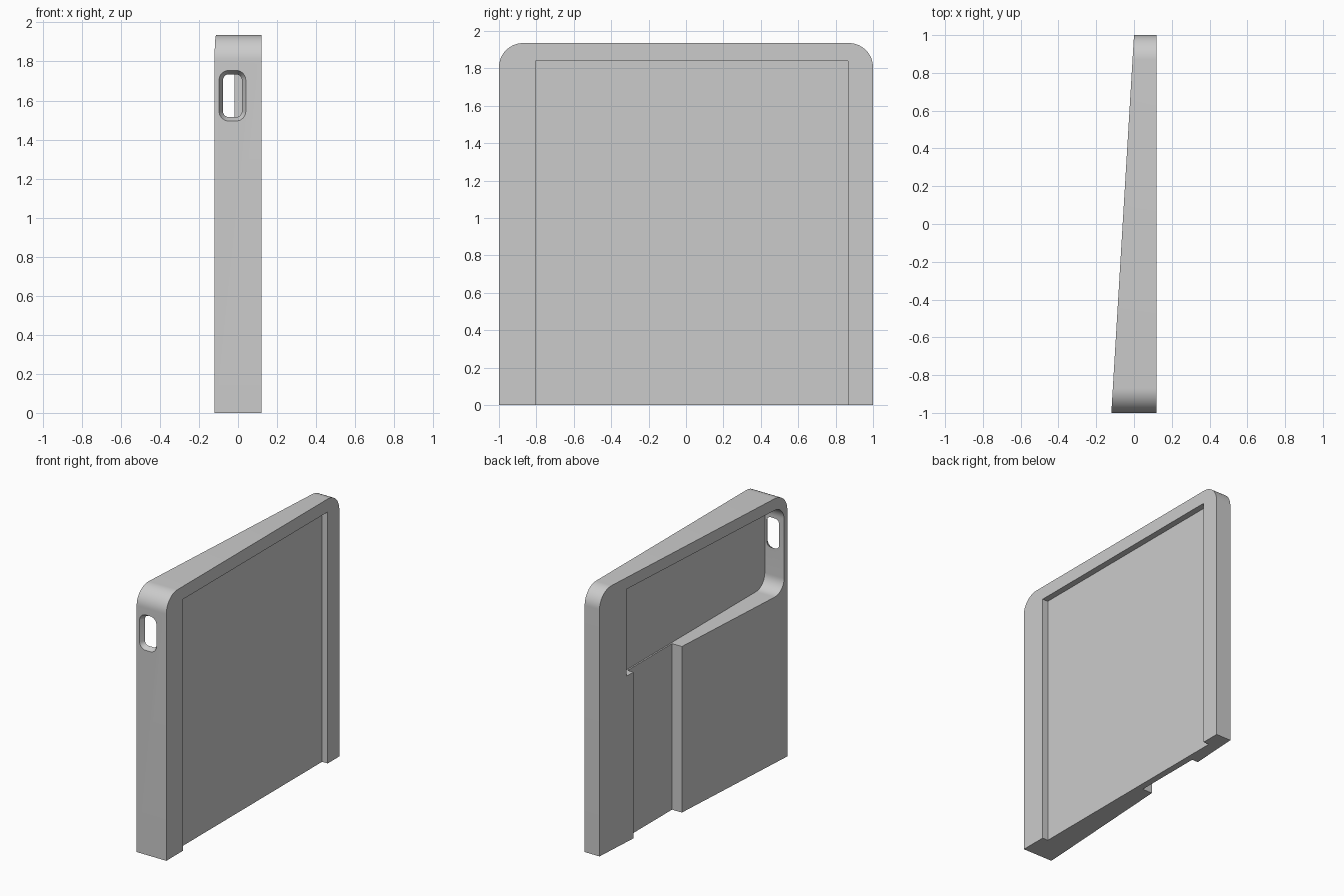
import bpy, bmesh, math

if "Cube" in bpy.data.objects:
    bpy.data.objects.remove(bpy.data.objects["Cube"])

grey = bpy.data.materials.new("plain grey")
grey.diffuse_color = (0.6, 0.6, 0.6, 1)
grey.use_nodes = True
grey.node_tree.nodes["Principled BSDF"].inputs["Base Color"].default_value = grey.diffuse_color


def rounded(u0, u1, v0, v1, radii, steps=12):
    """Rectangle outline; radii run counter-clockwise from the lower left corner."""
    corners = [(u0, v0, 1, 1), (u1, v0, -1, 1), (u1, v1, -1, -1), (u0, v1, 1, -1)]
    pts = []
    for i, (u, v, su, sv) in enumerate(corners):
        r = radii[i]
        if r == 0:
            pts.append((u, v))
            continue
        for k in range(steps + 1):
            a = math.pi * (1 + i / 2 + k / steps / 2)
            pts.append((u + su * r + r * math.cos(a), v + sv * r + r * math.sin(a)))
    return pts


def loft(name, ring_a, ring_b):
    """Closed solid between two matching rings of 3D points."""
    bm = bmesh.new()
    a = [bm.verts.new(p) for p in ring_a]
    b = [bm.verts.new(p) for p in ring_b]
    bm.faces.new(a)
    bm.faces.new(b[::-1])
    n = len(a)
    for i in range(n):
        j = (i + 1) % n
        bm.faces.new((a[j], a[i], b[i], b[j]))
    bmesh.ops.recalc_face_normals(bm, faces=bm.faces)
    mesh = bpy.data.meshes.new(name)
    bm.to_mesh(mesh)
    bm.free()
    mesh.materials.append(grey)
    ob = bpy.data.objects.new(name, mesh)
    bpy.context.collection.objects.link(ob)
    return ob


def side_prism(name, outline, x0, x1):
    return loft(name, [(x0, y, z) for y, z in outline], [(x1, y, z) for y, z in outline])


# Wedge-shaped cover with rounded upper corners
outline = rounded(-1, 1, 0, 1.935, (0, 0, 0.13, 0.13), 16)
cover = loft("wedge_cover", [(0.06 * (y - 1), y, z) for y, z in outline],
             [(0.12, y, z) for y, z in outline])

# Panel recess on the right, open at the bottom
panel = side_prism("panel_recess_cutter",
                   rounded(-0.805, 0.865, -0.2, 1.84, (0, 0, 0, 0)), 0.075, 0.4)
# Large pocket on the left, rounded at the front end
pocket = side_prism("pocket_cutter",
                    rounded(-0.965, 0.711, 1.215, 1.85, (0.1, 0, 0, 0.1)), -0.4, 0.038)
# Vertical channel running from the pocket to the bottom
channel = side_prism("channel_cutter",
                     rounded(0.123, 0.636, -0.2, 1.4, (0, 0, 0, 0)), -0.4, 0.027)


# Window through the front wall, flared outward
def window_ring(y, grow):
    pts = rounded(-0.077 - grow, 0.02 + grow, 1.515 - grow, 1.734 + grow, (0.03 + grow,) * 4, 8)
    return [(x, y, z) for x, z in pts]


window = loft("window_cutter", window_ring(-1.035, 0.04), window_ring(-0.93, -0.02))

bpy.context.view_layer.objects.active = cover
for cutter in (panel, pocket, channel, window):
    mod = cover.modifiers.new(cutter.name, "BOOLEAN")
    mod.operation = "DIFFERENCE"
    mod.solver = "EXACT"
    mod.object = cutter
    bpy.ops.object.modifier_apply(modifier=mod.name)
    bpy.data.objects.remove(cutter)

bpy.ops.object.select_all(action="DESELECT")
cover.select_set(True)
bpy.ops.object.shade_smooth_by_angle(angle=math.radians(25))
